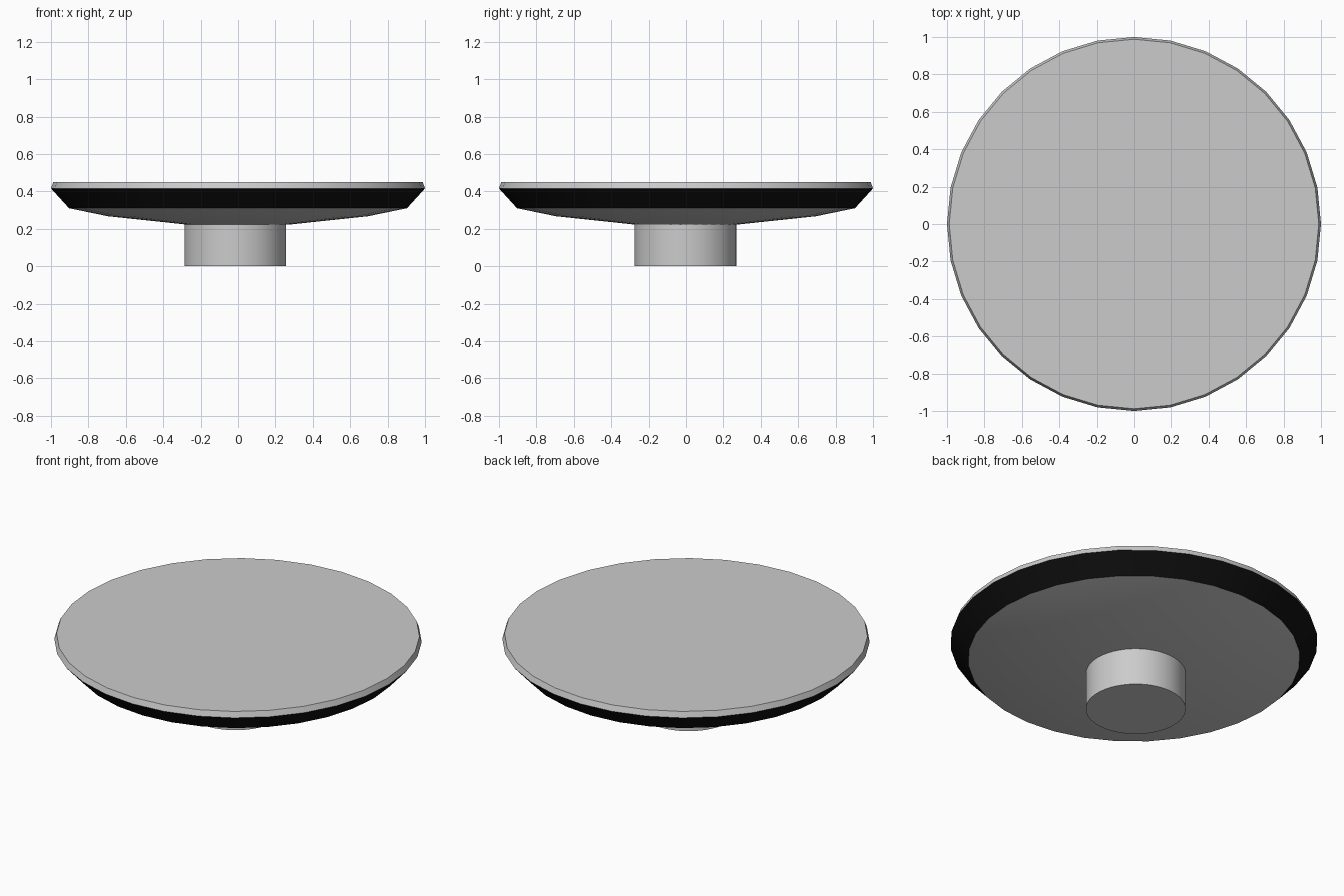
import bpy, bmesh, math

if "Cube" in bpy.data.objects:
    bpy.data.objects.remove(bpy.data.objects["Cube"])


def lathe(name, profile, sides, centre=(0, 0), cap_bottom=False, cap_top=False):
    """Spin a (radius, height) profile, listed bottom to top, around a vertical axis."""
    bm = bmesh.new()
    rings = []
    for r, z in profile:
        rings.append([bm.verts.new((centre[0] + r * math.cos(2 * math.pi * i / sides),
                                    centre[1] + r * math.sin(2 * math.pi * i / sides), z))
                      for i in range(sides)])
    for low, high in zip(rings, rings[1:]):
        for i in range(sides):
            j = (i + 1) % sides
            bm.faces.new((low[i], low[j], high[j], high[i]))
    if cap_bottom:
        bm.faces.new(rings[0][::-1])
    if cap_top:
        bm.faces.new(rings[-1])
    mesh = bpy.data.meshes.new(name)
    bm.to_mesh(mesh)
    bm.free()
    obj = bpy.data.objects.new(name, mesh)
    bpy.context.collection.objects.link(obj)
    bpy.ops.object.select_all(action='DESELECT')
    obj.select_set(True)
    bpy.context.view_layer.objects.active = obj
    bpy.ops.object.shade_smooth_by_angle(angle=math.radians(30))
    return obj


black = bpy.data.materials.new("black")
black.diffuse_color = (0.005, 0.005, 0.005, 1)
black.use_nodes = True
black.node_tree.nodes["Principled BSDF"].inputs["Base Color"].default_value = black.diffuse_color

# Round top with a slightly tapered edge
lathe("top_plate", [(1.0, 0.416), (0.988, 0.449)], 32, cap_top=True)

# Black bevelled band below the edge
band = lathe("bevel_band", [(0.904, 0.31), (1.0, 0.416)], 32)
band.data.materials.append(black)

# Shallow dished underside
lathe("underside", [(0.27, 0.222), (0.695, 0.267), (0.904, 0.31)], 32, cap_bottom=True)

# Short pedestal, slightly off centre
lathe("pedestal", [(0.272, 0.0), (0.272, 0.225)], 64, centre=(-0.015, -0.003),
      cap_bottom=True, cap_top=True)
